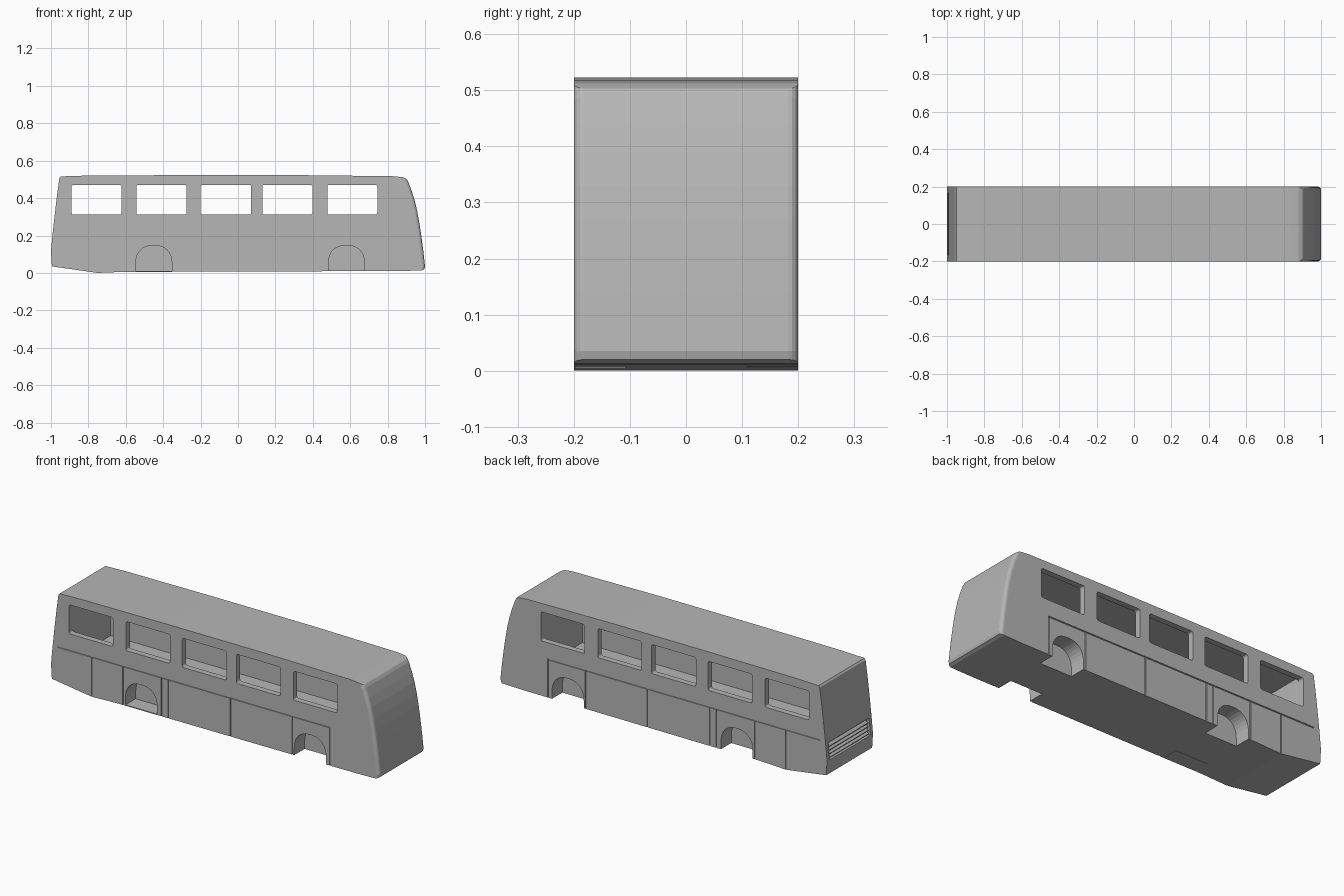
import bpy, bmesh, math

if "Cube" in bpy.data.objects:
    bpy.data.objects.remove(bpy.data.objects["Cube"])


def prism(bm, pts, y0, y1):
    """Extrude an xz outline along y."""
    face = bm.faces.new([bm.verts.new((x, y0, z)) for x, z in pts])
    res = bmesh.ops.extrude_face_region(bm, geom=[face])
    moved = [v for v in res["geom"] if isinstance(v, bmesh.types.BMVert)]
    bmesh.ops.translate(bm, verts=moved, vec=(0, y1 - y0, 0))
    bmesh.ops.recalc_face_normals(bm, faces=bm.faces[:])


def make_object(name, bm):
    mesh = bpy.data.meshes.new(name)
    bm.to_mesh(mesh)
    bm.free()
    ob = bpy.data.objects.new(name, mesh)
    bpy.context.collection.objects.link(ob)
    return ob


def rect(x0, x1, z0, z1, r=0.0):
    """Rectangle outline, optionally with rounded corners."""
    if r == 0:
        return [(x0, z0), (x1, z0), (x1, z1), (x0, z1)]
    pts = []
    for i, (cx, cz) in enumerate([(x1 - r, z1 - r), (x0 + r, z1 - r),
                                  (x0 + r, z0 + r), (x1 - r, z0 + r)]):
        for k in range(4):
            a = math.radians(90 * i + 30 * k)
            pts.append((cx + r * math.cos(a), cz + r * math.sin(a)))
    return pts


def arch(cx, half, top):
    """Squarish wheel arch outline."""
    pts = [(cx + half, -0.05)]
    base = 0.045
    for k in range(17):
        a = math.pi * k / 16
        c, s = math.cos(a), math.sin(a)
        pts.append((cx + half * math.copysign(abs(c) ** 0.85, c),
                    base + (top - base) * abs(s) ** 0.85))
    return pts + [(cx - half, -0.05)]


def cut(target, prisms):
    """Subtract a set of separate prisms from the target."""
    bm = bmesh.new()
    for pts, y0, y1 in prisms:
        prism(bm, pts, y0, y1)
    cutter = make_object("cutter", bm)
    cutter.hide_render = True
    mod = target.modifiers.new("cut", "BOOLEAN")
    mod.operation = "DIFFERENCE"
    mod.solver = "EXACT"
    mod.object = cutter
    bpy.context.view_layer.objects.active = target
    bpy.ops.object.modifier_apply(modifier=mod.name)
    bpy.data.objects.remove(cutter)


def both_sides(outlines, depth):
    return [(o, s * (W - depth), s * (W + 0.05)) for o in outlines for s in (-1, 1)]


W = 0.2
paint = bpy.data.materials.new("dark_grey_paint")
paint.diffuse_color = (0.47, 0.47, 0.47, 1)
paint.use_nodes = True
paint.node_tree.nodes["Principled BSDF"].inputs["Base Color"].default_value = paint.diffuse_color

# Body shell outline: tail, roof, curved windscreen, underside
profile = [(-0.75, 0.0), (-0.995, 0.035), (-1.0, 0.115), (-0.991, 0.21), (-0.98, 0.31),
           (-0.967, 0.42), (-0.955, 0.507), (-0.948, 0.516), (-0.82, 0.52), (-0.3, 0.523),
           (0.3, 0.523), (0.83, 0.517), (0.88, 0.512), (0.9, 0.503), (0.91, 0.488),
           (0.928, 0.44), (0.944, 0.39), (0.958, 0.33), (0.969, 0.27), (0.979, 0.205),
           (0.988, 0.14), (0.995, 0.08), (1.0, 0.035), (0.996, 0.02), (0.98, 0.013),
           (0.86, 0.01), (-0.6, 0.006)]
bm = bmesh.new()
prism(bm, profile, -W, W)
# Rounded windscreen corners
edges = [e for e in bm.edges
         if all(v.co.x > 0.895 and 0.015 < v.co.z for v in e.verts)
         and abs(e.verts[0].co.y - e.verts[1].co.y) < 0.01]
bmesh.ops.bevel(bm, geom=edges, offset=0.018, segments=4, profile=0.5, affect="EDGES")
body = make_object("bus_body", bm)

# Passenger cabin hollow, ending at the outer window edges
cut(body, [(rect(-0.893, 0.748, 0.16, 0.492), -W + 0.033, W - 0.033)])

# Five window openings through both walls
spans = [(-0.89, -0.623), (-0.543, -0.275), (-0.2, 0.07), (0.13, 0.398), (0.478, 0.745)]
cut(body, [(rect(a, b, 0.311, 0.471, 0.01), -0.3, 0.3) for a, b in spans])

# Wheel wells
cut(body, both_sides([arch(-0.45, 0.097, 0.147), arch(0.58, 0.097, 0.147)], 0.09))

# Panel seams
g = 0.003
cut(body, both_sides([rect(-0.957, 0.7 + g, 0.22 - g, 0.22 + g)], 0.005))
seams = [-0.75, -0.56, -0.325, -0.285, 0.095, 0.472, 0.7]
cut(body, both_sides([rect(x - g, x + g, -0.05, 0.22) for x in seams], 0.0055))

# Rear grille recess with sloping slats
cut(body, [(rect(-1.05, -0.978, 0.112, 0.205), -0.178, 0.178)])
bm = bmesh.new()
for i in range(4):
    z = 0.12 + i * 0.0195
    x = -0.996 + i * 0.0017
    prism(bm, [(x, z), (-0.976, z), (-0.976, z + 0.017), (x, z + 0.004)], -0.168, 0.168)
grille = make_object("rear_grille_slats", bm)

# Plate closing the underside of one rear wheel well
bm = bmesh.new()
prism(bm, rect(-0.549, -0.351, 0.005, 0.01), -W + 0.002, -W + 0.092)
plate = make_object("wheel_well_plate", bm)

for ob in (body, grille, plate):
    ob.data.materials.append(paint)
